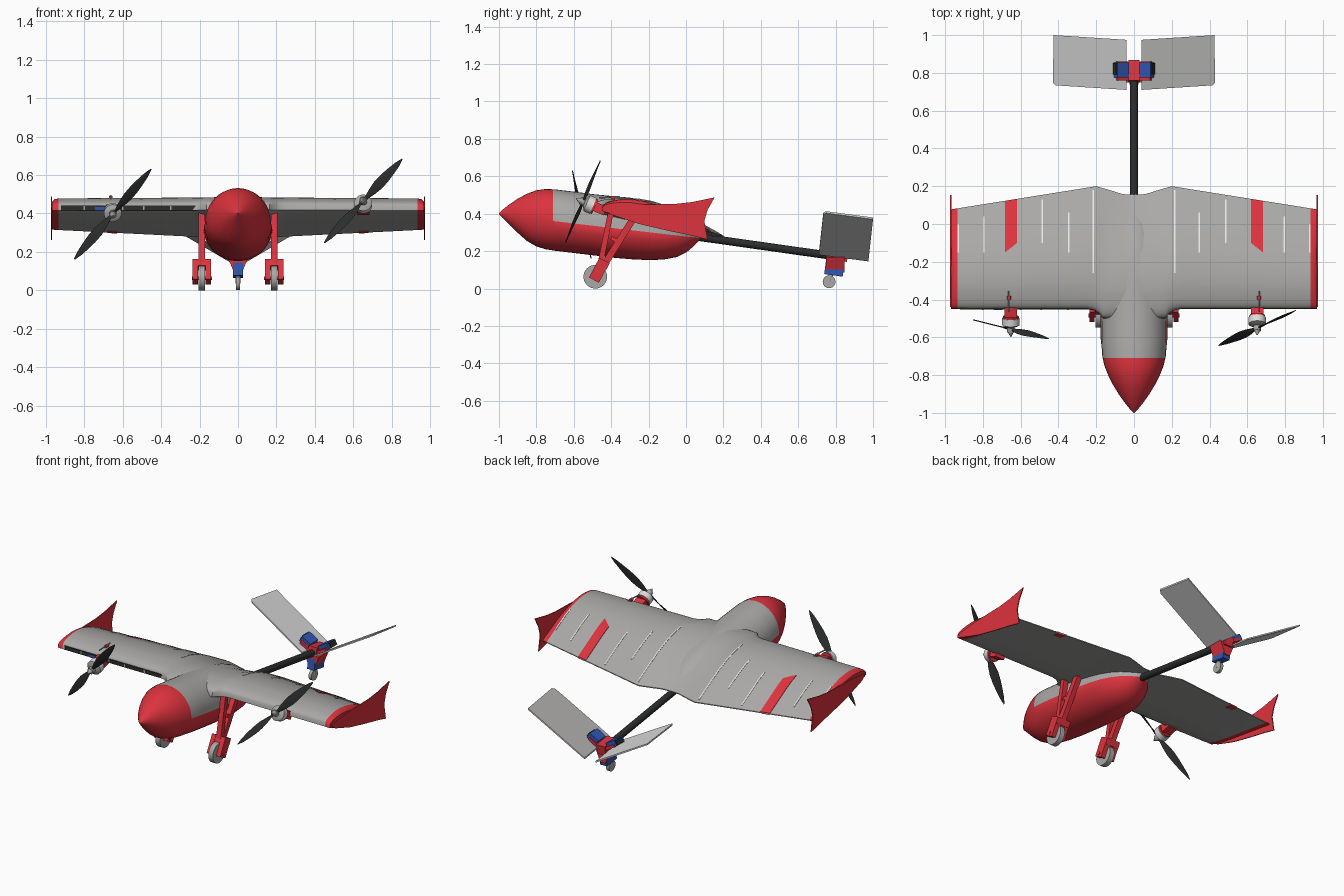
import bpy, bmesh, math
from mathutils import Vector, Matrix

if "Cube" in bpy.data.objects:
    bpy.data.objects.remove(bpy.data.objects["Cube"])

def material(name, rgb):
    m = bpy.data.materials.new(name)
    m.diffuse_color = (*rgb, 1)
    m.use_nodes = True
    m.node_tree.nodes["Principled BSDF"].inputs["Base Color"].default_value = m.diffuse_color
    return m

GREY = material("grey", (0.40, 0.395, 0.385))
LIGHT = material("light grey", (0.72, 0.72, 0.72))
WHITE = material("white", (0.85, 0.85, 0.85))
RED = material("red", (0.72, 0.033, 0.047))
BLACK = material("black", (0.025, 0.026, 0.027))
BLUE = material("blue", (0.03, 0.095, 0.45))

def finish(name, bm, *mats, angle=40):
    bmesh.ops.recalc_face_normals(bm, faces=bm.faces)
    me = bpy.data.meshes.new(name)
    bm.to_mesh(me)
    bm.free()
    ob = bpy.data.objects.new(name, me)
    bpy.context.collection.objects.link(ob)
    for m in mats:
        me.materials.append(m)
    bpy.ops.object.select_all(action='DESELECT')
    ob.select_set(True)
    bpy.context.view_layer.objects.active = ob
    bpy.ops.object.shade_smooth_by_angle(angle=math.radians(angle))
    return ob

def loft_bm(rings):
    bm = bmesh.new()
    vs = [[bm.verts.new(p) for p in r] for r in rings]
    n = len(vs[0])
    for a, b in zip(vs, vs[1:]):
        for i in range(n):
            j = (i + 1) % n
            bm.faces.new((a[i], a[j], b[j], b[i]))
    bm.faces.new(vs[0])
    bm.faces.new(vs[-1])
    return bm

def prism(name, pts, x0, x1, mat):
    """Side (y, z) outline extruded along x."""
    return finish(name, loft_bm([[(x, y, z) for y, z in pts] for x in (x0, x1)]), mat)

def bar(name, p, q, w, x0, x1, mat):
    p, q = Vector(p), Vector(q)
    d = (q - p).normalized()
    n = Vector((-d.y, d.x)) * w / 2
    return prism(name, [p + n, q + n, q - n, p - n], x0, x1, mat)

def box(name, c, s, mat, rot=Matrix()):
    bm = bmesh.new()
    bmesh.ops.create_cube(bm, size=1, matrix=Matrix.Translation(c) @ rot @ Matrix.Diagonal((*s, 1)))
    return finish(name, bm, mat)

def tube(name, p, q, r1, r2, mat, seg=24):
    p, q = Vector(p), Vector(q)
    bm = bmesh.new()
    rot = (q - p).to_track_quat('Z', 'Y').to_matrix().to_4x4()
    bmesh.ops.create_cone(bm, cap_ends=True, segments=seg, radius1=r1, radius2=r2, depth=(q - p).length,
                          matrix=Matrix.Translation((p + q) / 2) @ rot)
    return finish(name, bm, mat)

def lerp(tab, x):
    if x <= tab[0][0]:
        return tab[0][1]
    for (a, u), (b, v) in zip(tab, tab[1:]):
        if x <= b:
            return u + (v - u) * (x - a) / (b - a)
    return tab[-1][1]

# wing planform and aerofoil
LE_Y = [(0, -.5), (.165, -.5), (.185, -.475), (.21, -.458), (.25, -.45), (.97, -.45)]
TE_Y = [(0, .155), (.06, .158), (.13, .18), (.2, .2), (.97, .077)]
UP = [(0, 0), (.005, .026), (.018, .041), (.05, .057), (.1, .073), (.2, .095), (.3, .106),
      (.42, .109), (.54, .1), (.66, .081), (.77, .057), (.88, .031), (1, .003)]
LOW = [(0, 0), (.1, -.012), (.3, -.016), (.6, -.01), (1, -.003)]

def foil_pt(x, t, tab, off=0.0, scale=1.0):
    ax = abs(x)
    ly, ty = lerp(LE_Y, ax), lerp(TE_Y, ax)
    lz, tz = .42 - .005 * ax, lerp([(.2, .28), (.97, .318)], ax)
    return (x, ly + (ty - ly) * t, lz + (tz - lz) * t + lerp(tab, t) * (1 - .14 * ax) * scale + off)

def foil_ring(x, scale=1.0):
    ts = [(i / 22) ** 1.7 for i in range(23)]
    return [foil_pt(x, t, UP, 0, scale) for t in reversed(ts)] + [foil_pt(x, t, LOW, 0, scale) for t in ts[1:]]

def skin_strip(name, spans, mat, tab=UP, off=.003):
    """Thin plate lying on the wing skin; spans are (x, y from, y to)."""
    rings = []
    for x, y0, y1 in spans:
        ly, ty = lerp(LE_Y, abs(x)), lerp(TE_Y, abs(x))
        t0, t1 = (y0 - ly) / (ty - ly), min(1, (y1 - ly) / (ty - ly))
        ts = [t0 + (t1 - t0) * i / 12 for i in range(13)]
        rings.append([foil_pt(x, t, tab, off) for t in ts] + [foil_pt(x, t, tab, -off) for t in reversed(ts)])
    return finish(name, loft_bm(rings), mat)

half = [.06, .13, .165, .185, .2, .21, .25, .35, .5, .65, .8, .935]
finish("wing", loft_bm([foil_ring(x) for x in [-h for h in reversed(half)] + [0] + half]), GREY)

# open leading edge of the left wing: dark slot with ribs and a servo
box("leading_edge_slot", (-.565, -.449, .428), (.71, .008, .024), BLACK)
for i, x in enumerate((-.8, -.6, -.49, -.35)):
    box(f"slot_rib_{i}", (x, -.4495, .428), (.008, .009, .022), GREY)
box("slot_servo", (-.72, -.45, .425), (.05, .01, .018), BLUE)

# fuselage: y, bottom, top, half width
ROWS = [(-1, .397, .403, .003), (-.985, .382, .418, .018), (-.95, .348, .446, .046), (-.9, .298, .48, .082),
        (-.85, .254, .507, .112), (-.8, .225, .525, .137), (-.75, .21, .532, .157), (-.70, .202, .53, .168),
        (-.6, .19, .518, .171), (-.5, .178, .505, .172), (-.4, .166, .495, .172), (-.3, .157, .486, .171),
        (-.2, .152, .465, .165), (-.12, .155, .44, .153), (-.05, .168, .41, .133), (0, .192, .38, .108),
        (.04, .225, .35, .075), (.07, .255, .325, .045), (.09, .275, .31, .02)]
rings = []
for y, b, t, rx in ROWS:
    ring = []
    for i in range(40):
        a = 2 * math.pi * i / 40
        z = (b + t) / 2 + (t - b) / 2 * math.cos(a)
        belly = 1.05 if -.69 < y < -.1 and z < .36 - .117 * (y + .72) else 1
        ring.append((rx * math.sin(a) * belly, y, z))
    rings.append(ring)
bm = loft_bm(rings)
base, nrm = Vector((0, -.72, .362)), Vector((0, .09, .77))
for co, no in ((base, nrm), (Vector((0, -.71, 0)), Vector((0, 1, 0)))):
    bmesh.ops.bisect_plane(bm, geom=bm.verts[:] + bm.edges[:] + bm.faces[:], plane_co=co, plane_no=no)
for f in bm.faces:
    c = f.calc_center_median()
    f.material_index = int(c.y < -.71 or (c - base).dot(nrm) < 0)
finish("fuselage", bm, GREY, RED)

FIN = [(-.44, .43), (-.3, .445), (-.165, .45), (-.06, .452), (.03, .462), (.153, .487), (.115, .42), (.098, .36),
       (.115, .262), (.03, .283), (-.1, .31), (-.25, .345), (-.4, .395)]
RIBS = [(.217, -.26, .18), (.345, -.15, .06), (.487, -.10, .13), (.795, -.15, .04), (.93, -.15, .0)]
for s, side in ((-1, "left"), (1, "right")):
    # wing tips, fins, red strips and pale rib lines
    finish(f"{side}_wing_tip", loft_bm([foil_ring(s * x, k) for x, k in
                                        ((.935, 1), (.955, .95), (.968, .8))]), RED)
    prism(f"{side}_tip_fin", FIN, s * .967, s * .973, RED)
    skin_strip(f"{side}_wing_strip", [(s * x, y, .3) for x, y in ((.62, -.10), (.65, -.125), (.683, -.15))], RED)
    skin_strip(f"{side}_under_strip", [(s * x, .08, .3) for x in (.63, .68)], RED, LOW)
    for i, (x, y0, y1) in enumerate(RIBS):
        skin_strip(f"{side}_rib_line_{i}", [(s * (x - .004), y0, y1), (s * (x + .004), y0, y1)], WHITE, off=.002)

    # main landing gear
    xa, xb = s * .172, s * .205
    bar(f"{side}_rear_strut", (-.265, .40), (-.455, .10), .036, xa, xb, RED)
    bar(f"{side}_front_strut", (-.40, .42), (-.46, .12), .03, xa, xb, RED)
    bar(f"{side}_strut_brace", (-.40, .27), (-.36, .25), .02, xa, xb, RED)
    bar(f"{side}_fork_top", (-.435, .15), (-.452, .115), .06, s * .14, s * .236, RED)
    for i, x in enumerate((.14, .208)):
        bar(f"{side}_fork_{i}", (-.438, .148), (-.492, .045), .06, s * x, s * (x + .028), RED)
    tube(f"{side}_wheel", (s * .172, -.485, .063), (s * .205, -.485, .063), .063, .063, GREY, 32)
    tube(f"{side}_axle", (s * .136, -.485, .063), (s * .24, -.485, .063), .01, .01, RED, 12)

    # tilting motor
    tilt = math.radians(23 if s > 0 else -12)
    a = Vector((0, -math.cos(tilt), math.sin(tilt)))
    o = Vector((s * .652, -.445, .42))
    rot = Matrix.Rotation(-tilt, 4, 'X')
    box(f"{side}_motor_mount", o + a * .02, (.065, .07, .05), RED, rot)
    tube(f"{side}_mount_plate", o + a * .045, o + a * .055, .042, .042, RED)
    tube(f"{side}_motor", o + a * .055, o + a * .092, .046, .046, LIGHT)
    tube(f"{side}_motor_cap", o + a * .092, o + a * .105, .046, .022, GREY)
    tube(f"{side}_hub", o + a * .105, o + a * .13, .02, .02, GREY, 16)
    tube(f"{side}_spinner", o + a * .13, o + a * .155, .016, .003, GREY, 16)
    r = o + Vector((s * .01, 0, .065))
    tube(f"{side}_control_rod", r + Vector((0, -.02, 0)), r + Vector((0, .09, .006)), .004, .004, GREY, 8)
    tube(f"{side}_rod_ball", r + Vector((0, .045, 0)), r + Vector((0, .065, 0)), .01, .01, RED, 10)

    # two-blade propeller
    b = Vector((.41, .19, .44) if s > 0 else (.40, -.10, .47))
    b = (b - a * b.dot(a)).normalized()
    c = a.cross(b)
    for e in (-1, 1):
        blade = []
        for r, w in ((.0, .018), (.03, .022), (.07, .04), (.12, .054), (.17, .052), (.22, .042), (.27, .028), (.312, .006)):
            beta = math.atan2(.075, r + .07)
            u = c * math.cos(beta) + a * math.sin(beta) * e
            n = a * math.cos(beta) - c * math.sin(beta) * e
            m = o + a * .115 + b * r * e
            h = .006 if r < .05 else .003
            blade.append([m + u * w / 2, m + n * h, m - u * w / 2, m - n * h])
        finish(f"{side}_blade_{'upper' if e > 0 else 'lower'}", loft_bm(blade), BLACK)

    # V tail surface (right one darker on top) and its servo
    quad = [(.04, .71, .185), (.415, .734, .401), (.43, .75, .408), (.425, 1, .375), (.04, .975, .15)]
    bm = loft_bm([[(s * x, y, z + d) for x, y, z in quad] for d in (-.005, .005)])
    bmesh.ops.recalc_face_normals(bm, faces=bm.faces)
    for f in bm.faces:
        f.material_index = int(s > 0 and f.normal.z > .5)
    finish(f"{side}_tail_surface", bm, LIGHT, GREY)
    v_rot = Matrix.Rotation(-s * math.radians(30), 4, 'Y')
    box(f"{side}_tail_servo", (s * .066, .815, .222), (.07, .08, .038), BLUE, v_rot)
    box(f"{side}_servo_end", (s * .098, .822, .238), (.012, .06, .03), BLACK, v_rot)
    box(f"{side}_tail_bracket", (s * .053, .81, .2), (.085, .1, .018), RED, v_rot)

# tail boom, mount and tail wheel
tube("tail_boom", (0, 0, .285), (0, .80, .172), .021, .021, BLACK)
box("tail_mount", (0, .81, .18), (.06, .11, .06), RED, Matrix.Rotation(math.radians(-8), 4, 'X'))
finish("tail_wedge", loft_bm([[(-.052, y, .168), (.052, y, .168), (.018, y, .085), (-.018, y, .085)]
                              for y in (.748, .848)]), RED)
box("steering_servo", (0, .793, .105), (.05, .1, .07), BLUE, Matrix.Rotation(math.radians(-8), 4, 'X'))
tube("tail_wheel_leg", (0, .775, .08), (0, .765, .035), .012, .012, GREY, 12)
tube("tail_wheel", (-.01, .765, .036), (.01, .765, .036), .034, .034, GREY, 28)
